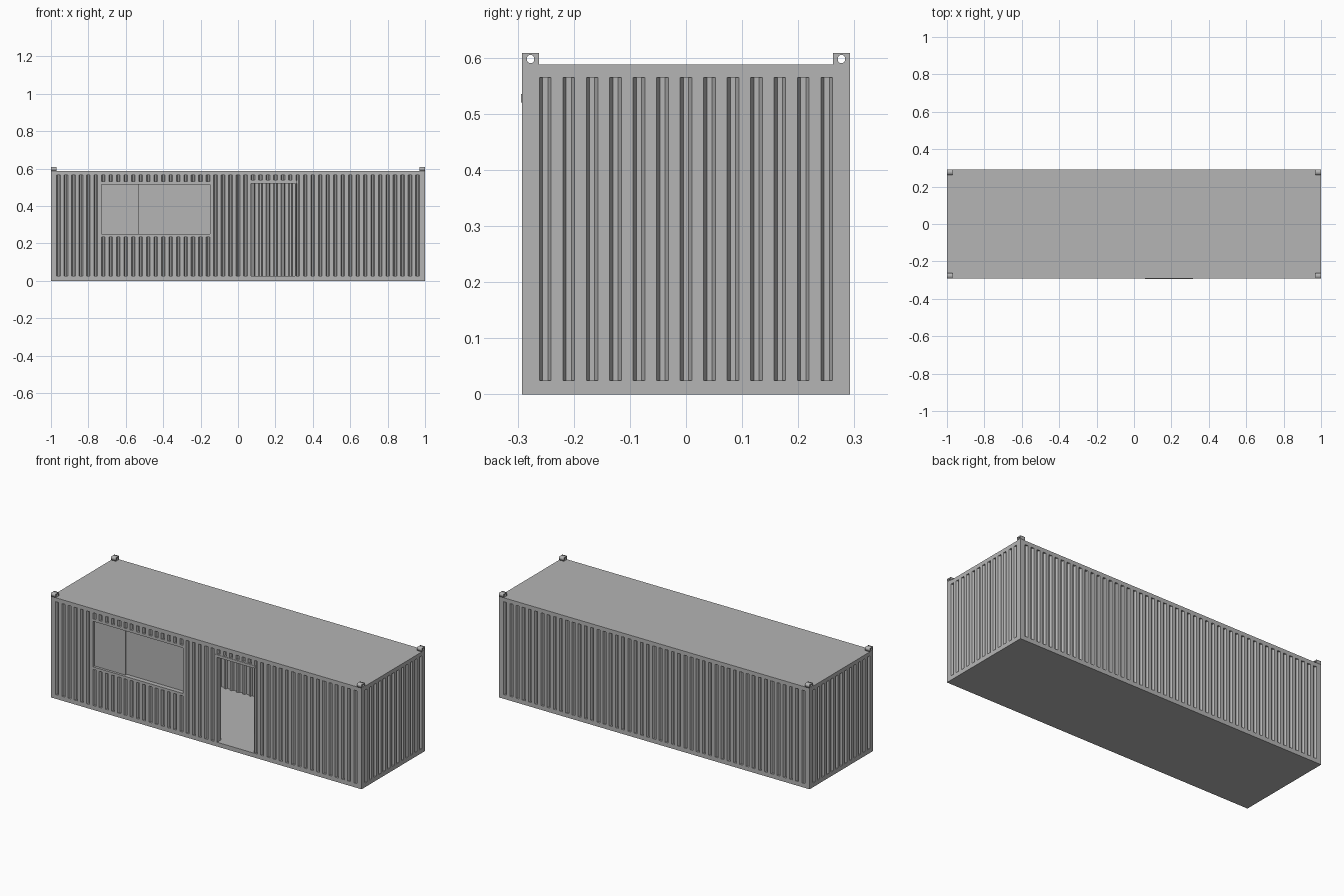
import bpy, bmesh, math

if "Cube" in bpy.data.objects:
    bpy.data.objects.remove(bpy.data.objects["Cube"])

HX, HY, H = 1.0, 0.292, 0.588      # half length, half width, wall height
G0, G1 = 0.025, 0.565              # bottom and top of the grooves
DEPTH, SLOPE, SHEET = 0.012, 0.006, 0.003

grey = bpy.data.materials.new("painted steel grey")
grey.diffuse_color = (0.46, 0.46, 0.46, 1)
grey.use_nodes = True
grey.node_tree.nodes["Principled BSDF"].inputs["Base Color"].default_value = grey.diffuse_color


def box(name, x0, x1, y0, y1, z0, z1):
    bm = bmesh.new()
    bmesh.ops.create_cube(bm, size=1)
    for v in bm.verts:
        v.co = ((x0 + x1) / 2 + v.co.x * (x1 - x0),
                (y0 + y1) / 2 + v.co.y * (y1 - y0),
                (z0 + z1) / 2 + v.co.z * (z1 - z0))
    return finish(name, bm)


def finish(name, bm):
    me = bpy.data.meshes.new(name)
    bm.to_mesh(me)
    bm.free()
    me.materials.append(grey)
    ob = bpy.data.objects.new(name, me)
    bpy.context.collection.objects.link(ob)
    return ob


def wall(name, half, count, pitch, width, loc, angle, openings=()):
    """Sheet facing -y with pressed vertical grooves.
    Opening: x0, x1, hole bottom, hole top, flat bottom, flat top."""
    xs = [-half]
    for k in range(count):
        c = (k - (count - 1) / 2) * pitch
        xs += [c - width / 2, c + width / 2]
    xs.append(half)
    zs = sorted({0, G0, G1, H} | {z for o in openings for z in o[2:]})

    def kind(x, z, groove):
        for x0, x1, h0, h1, f0, f1 in openings:
            if x0 < x < x1:
                if h0 < z < h1:
                    return "hole"
                if f0 < z < f1:
                    return "flat"
        return "groove" if groove and G0 < z < G1 else "flat"

    bm = bmesh.new()

    def quad(*pts):
        bm.faces.new([bm.verts.new(p) for p in pts])

    for i in range(len(xs) - 1):
        a, b = xs[i], xs[i + 1]
        a2, b2 = a + SLOPE, b - SLOPE
        last = "flat"
        for z0, z1 in zip(zs, zs[1:]):
            k = kind((a + b) / 2, (z0 + z1) / 2, i % 2 == 1)
            if k == "flat":
                quad((a, 0, z0), (b, 0, z0), (b, 0, z1), (a, 0, z1))
            elif k == "groove":
                prof = [(a, 0), (a2, DEPTH), (b2, DEPTH), (b, 0)]
                for (p, d), (q, e) in zip(prof, prof[1:]):
                    quad((p, d, z0), (q, e, z0), (q, e, z1), (p, d, z1))
            # end caps where a groove starts or stops
            cap = [(a, 0, z0), (b, 0, z0), (b2, DEPTH, z0), (a2, DEPTH, z0)]
            if k == "groove" and last == "flat":
                quad(*cap)
            elif k == "flat" and last == "groove":
                quad(*reversed(cap))
            last = k
    bmesh.ops.remove_doubles(bm, verts=bm.verts, dist=1e-5)
    ob = finish(name, bm)
    ob.location = loc
    ob.rotation_euler.z = angle
    mod = ob.modifiers.new("sheet thickness", 'SOLIDIFY')
    mod.thickness = SHEET
    mod.offset = -1
    return ob


# Four corrugated walls; the front has a window and an open doorway
WIN = (-0.73, -0.15, 0.25, 0.515, 0.235, 0.53)
DOOR = (0.07, 0.31, G0, 0.52, 0.0, 0.54)
wall("front_wall", HX, 49, 0.04, 0.02, (0, -HY, 0), 0, (WIN, DOOR))
wall("back_wall", HX, 49, 0.04, 0.02, (0, HY, 0), math.pi)
wall("right_wall", HY, 13, 0.0418, 0.021, (HX, 0, 0), math.pi / 2)
wall("left_wall", HY, 13, 0.0418, 0.021, (-HX, 0, 0), -math.pi / 2)

# Floor and roof slabs
ix, iy = HX - SHEET, HY - SHEET
box("floor", -ix, ix, -iy, iy, 0, G0)
box("roof", -ix, ix, -iy, iy, 0.572, H)


# Reveals behind the edges of an opening
def reveal(name, x0, x1, z0, z1, t, y0=-0.290, y1=-0.258):
    box(name + "_left_jamb", x0 - t, x0, y0, y1, z0, z1)
    box(name + "_right_jamb", x1, x1 + t, y0, y1, z0, z1)
    box(name + "_head", x0 - t, x1 + t, y0, y1, z1, z1 + t)
    if z0 > G0:
        box(name + "_sill", x0 - t, x1 + t, y0, y1, z0 - t, z0)


reveal("window", *WIN[:4], 0.012)
reveal("door", DOOR[0], DOOR[1] - 0.005, DOOR[2], DOOR[3], 0.005)

# Sliding window: the left pane sits in front of the right one
box("window_left_pane", -0.73, -0.53, -0.278, -0.272, 0.25, 0.515)
box("window_right_pane", -0.54, -0.15, -0.266, -0.260, 0.25, 0.515)

# Lintel strip above the door
box("door_lintel", 0.06, 0.315, -HY - 0.002, -0.288, 0.52, 0.535)


# Corner fittings with a slotted lifting eye running along x
def fitting(name, x, y):
    cu = bpy.data.curves.new(name, 'CURVE')
    cu.dimensions = '2D'
    cu.fill_mode = 'BOTH'
    cu.extrude = 0.015
    block = [(-0.015, 0), (0.015, 0), (0.015, 0.02), (-0.015, 0.02)]
    eye = []
    for k in range(16):
        t = (k + 0.5) * math.tau / 16
        eye.append((0.0065 * math.cos(t),
                    0.0095 + 0.0065 * math.sin(t) + math.copysign(0.001, math.sin(t))))
    for pts in (block, eye):
        sp = cu.splines.new('POLY')
        sp.points.add(len(pts) - 1)
        for p, (u, v) in zip(sp.points, pts):
            p.co = (u, v, 0, 1)
        sp.use_cyclic_u = True
    cu.materials.append(grey)
    ob = bpy.data.objects.new(name, cu)
    bpy.context.collection.objects.link(ob)
    ob.location = (x, y, H)
    ob.rotation_euler = (math.pi / 2, 0, math.pi / 2)
    bpy.ops.object.select_all(action='DESELECT')
    ob.select_set(True)
    bpy.context.view_layer.objects.active = ob
    bpy.ops.object.convert(target='MESH')


for sx, xn in ((-1, "left"), (1, "right")):
    for sy, yn in ((-1, "front"), (1, "back")):
        fitting(f"corner_fitting_{yn}_{xn}", sx * (HX - 0.015), sy * (HY - 0.015))
